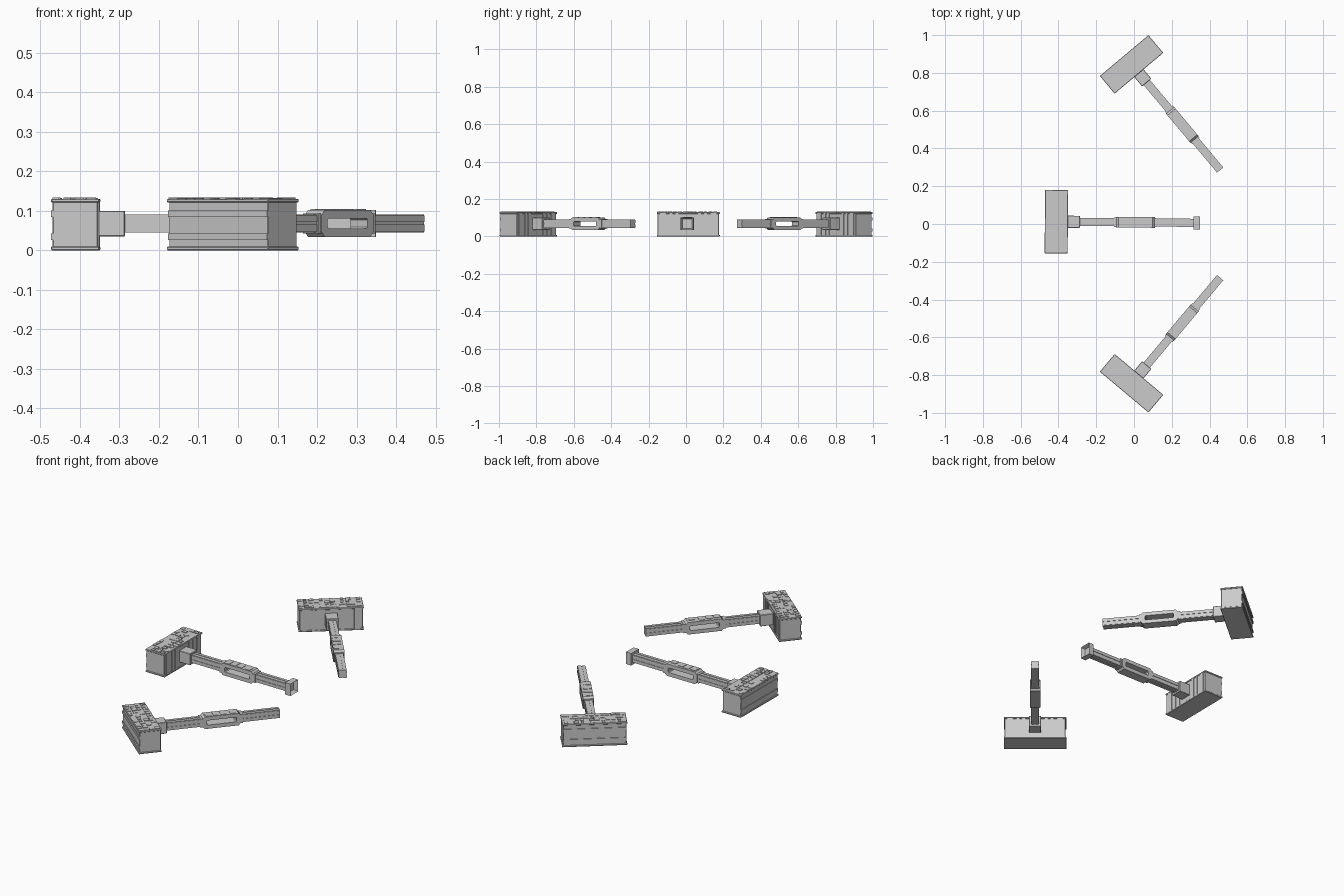
import bpy, bmesh, random
from math import radians
from mathutils import Matrix, Vector

if "Cube" in bpy.data.objects:
    bpy.data.objects.remove(bpy.data.objects["Cube"])

ZC = 0.068  # height of the handle axis


def add_box(bm, x0, x1, y0, y1, z0, z1):
    m = Matrix.Translation(((x0 + x1) / 2, (y0 + y1) / 2, (z0 + z1) / 2))
    m = m @ Matrix.Diagonal((x1 - x0, y1 - y0, z1 - z0, 1))
    return bmesh.ops.create_cube(bm, size=1, matrix=m)["verts"]


def finish(name, bm, place, bevel=0):
    bmesh.ops.recalc_face_normals(bm, faces=bm.faces[:])
    me = bpy.data.meshes.new(name)
    bm.to_mesh(me)
    bm.free()
    ob = bpy.data.objects.new(name, me)
    ob.matrix_world = place
    bpy.context.collection.objects.link(ob)
    if bevel:
        mod = ob.modifiers.new("bevel", "BEVEL")
        mod.width, mod.segments = bevel, 1
    return ob


def boxes(name, place, items, bevel=0):
    bm = bmesh.new()
    for b in items:
        add_box(bm, *b)
    return finish(name, bm, place, bevel)


def oct_loop(x0, x1, h, c):
    # rectangle with chamfered corners in the xz plane
    return [(x0 + c, -h), (x1 - c, -h), (x1, -h + c), (x1, h - c),
            (x1 - c, h), (x0 + c, h), (x0, h - c), (x0, -h + c)]


def slotted_grip(name, place):
    bm = bmesh.new()
    outer, inner = oct_loop(0.315, 0.522, 0.034, 0.014), oct_loop(0.34, 0.497, 0.013, 0.004)
    rings = [[bm.verts.new((x, y, ZC + z)) for x, z in loop]
             for loop, y in ((outer, -0.028), (outer, 0.028), (inner, 0.028), (inner, -0.028))]
    for k in range(4):
        a, b = rings[k], rings[(k + 1) % 4]
        for i in range(8):
            j = (i + 1) % 8
            bm.faces.new((a[i], a[j], b[j], b[i]))
    return finish(name, bm, place)


def hammer(label, loc, angle, pommel, seed):
    rnd = random.Random(seed)
    place = Matrix.Translation(Vector((*loc, 0))) @ Matrix.Rotation(radians(angle), 4, "Z")

    # head block with top and bottom rims
    boxes(label + "_head_block", place, [(-0.057, 0.057, -0.164, 0.164, 0.004, 0.128)], 0.002)
    boxes(label + "_head_rims", place, [(-0.061, 0.061, -0.168, 0.168, 0, 0.009),
                                        (-0.061, 0.061, -0.168, 0.168, 0.121, 0.130)], 0.002)
    # long rails on the striking-back face
    boxes(label + "_head_rails", place, [(-0.0605, -0.05, -0.164, 0.164, z, z + 0.017)
                                         for z in (0.026, 0.084)])
    # upright ribs on the handle-side face
    boxes(label + "_head_ribs", place, [(0.05, 0.0605, s * y - w, s * y + w, 0.007, 0.123)
                                        for s in (-1, 1)
                                        for y, w in ((0.06, 0.009), (0.092, 0.008), (0.135, 0.016))])
    # worn relief plates on top of the head
    plates = []
    for i in range(4):
        for j in range(12):
            if rnd.random() < 0.72:
                x, y = -0.058 + i * 0.029, -0.164 + j * 0.0273
                plates.append((x, x + rnd.uniform(0.016, 0.028), y, y + rnd.uniform(0.015, 0.0265),
                               0.127, 0.130 + rnd.uniform(0.002, 0.004)))
    boxes(label + "_head_relief", place, plates)

    # socket and shaft sections
    boxes(label + "_socket", place, [(0.05, 0.125, -0.032, 0.032, ZC - 0.033, ZC + 0.032)], 0.002)
    shaft = []
    for x0, x1 in ((0.12, 0.32), (0.515, 0.73)):
        shaft += [(x0, x1, -0.019, 0.019, ZC - 0.020, ZC + 0.020)]
        # raised edge strips leave a shallow groove along each side
        for s in (-1, 1):
            shaft += [(x0, x1, -0.0215, 0.0215, *sorted((ZC + s * 0.003, ZC + s * 0.020))),
                      (x0, x1, *sorted((s * 0.003, s * 0.019)), ZC - 0.0225, ZC + 0.0225)]
    boxes(label + "_shaft", place, shaft)

    # slotted grip with end collars and small plates on top
    slotted_grip(label + "_grip", place)
    boxes(label + "_grip_collars", place, [(x, x + 0.012, -0.025, 0.025, ZC - 0.025, ZC + 0.025)
                                           for x in (0.306, 0.519)])
    boxes(label + "_grip_plates", place, [(x, x + 0.03, -0.024, 0.024 - rnd.uniform(0, 0.02),
                                           ZC + 0.03, ZC + 0.0365)
                                          for x in (0.335, 0.375, 0.415, 0.465)])

    # square pommel with a hollow end
    if pommel:
        bm = bmesh.new()
        add_box(bm, 0.727, 0.76, -0.034, 0.034, ZC - 0.034, ZC + 0.034)
        end = max(bm.faces, key=lambda f: f.calc_center_median().x)
        bmesh.ops.inset_individual(bm, faces=[end], thickness=0.012)
        for v in end.verts:
            v.co.x -= 0.022
        finish(label + "_pommel", bm, place)


hammer("front_hammer", (-0.013, -0.843), 50, False, 1)
hammer("middle_hammer", (-0.411, 0.0125), -0.5, True, 2)
hammer("back_hammer", (-0.013, 0.845), -50, False, 3)
